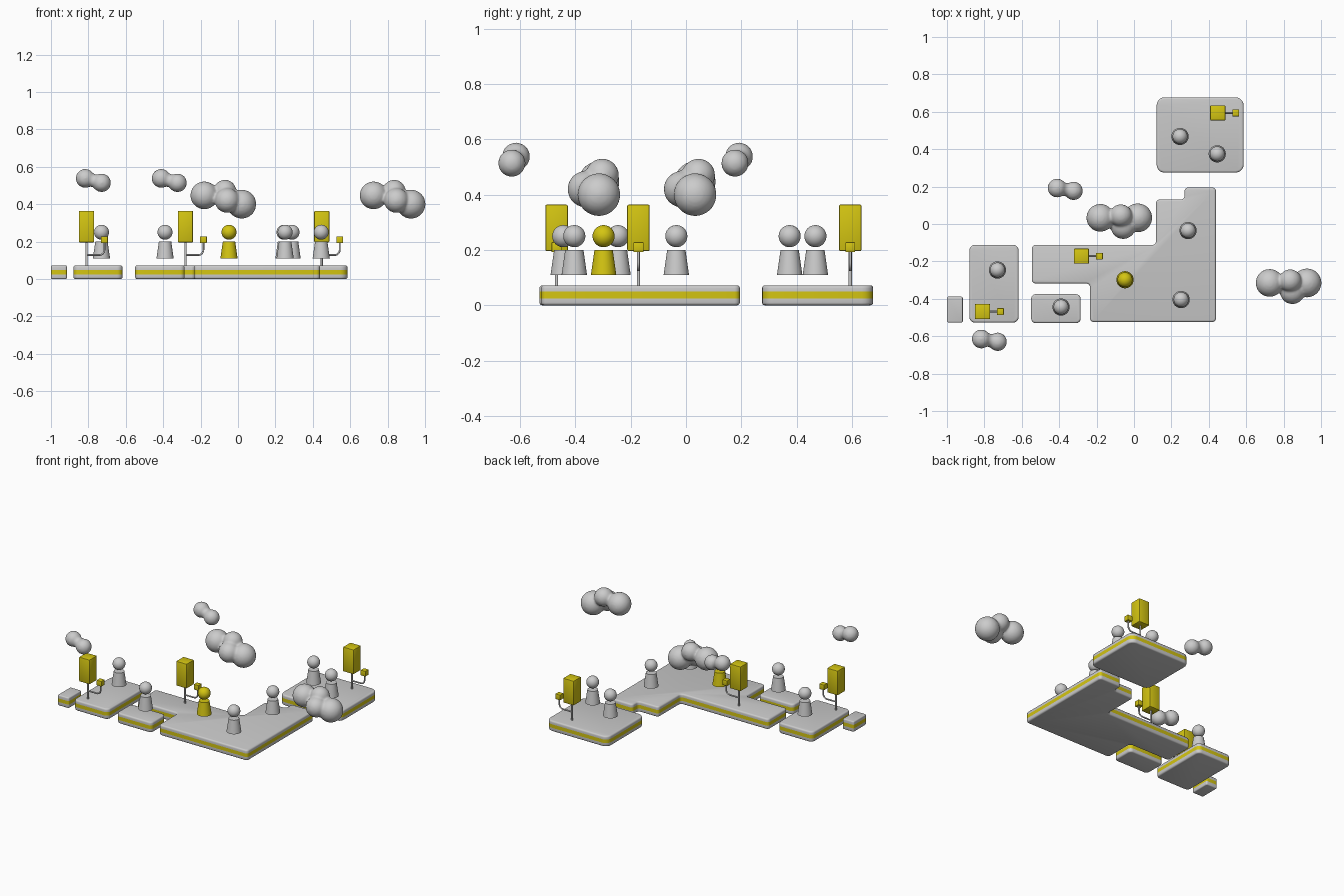
import bpy, bmesh, math
from mathutils import Matrix, Vector

if "Cube" in bpy.data.objects:
    bpy.data.objects.remove(bpy.data.objects["Cube"])


def material(name, color):
    m = bpy.data.materials.new(name)
    m.use_nodes = True
    m.diffuse_color = color
    m.node_tree.nodes["Principled BSDF"].inputs["Base Color"].default_value = color
    return m


GREY = material("light grey", (0.6, 0.6, 0.6, 1))
YELLOW = material("yellow", (0.66, 0.56, 0.006, 1))


def finish(bm, name, mats, smooth=True):
    bmesh.ops.recalc_face_normals(bm, faces=bm.faces)
    me = bpy.data.meshes.new(name)
    bm.to_mesh(me)
    bm.free()
    ob = bpy.data.objects.new(name, me)
    bpy.context.collection.objects.link(ob)
    for m in mats:
        me.materials.append(m)
    if smooth:
        bpy.ops.object.select_all(action='DESELECT')
        ob.select_set(True)
        bpy.context.view_layer.objects.active = ob
        bpy.ops.object.shade_smooth_by_angle(angle=math.radians(40))
    return ob


# Platforms: rounded outline raised in three layers, the middle one yellow
TOP, BAND_LOW, BAND_HIGH = 0.072, 0.025, 0.049


def platform(name, outline, radius):
    bm = bmesh.new()
    face = bm.faces.new([bm.verts.new((x, y, 0)) for x, y in outline])
    bmesh.ops.bevel(bm, geom=bm.verts[:], offset=radius, segments=5,
                    profile=0.5, affect='VERTICES')
    face = bm.faces[:][0]
    z = 0
    for level in (BAND_LOW, BAND_HIGH, TOP):
        ext = bmesh.ops.extrude_face_region(bm, geom=[face], use_keep_orig=(z == 0))
        new = ext["geom"]
        bmesh.ops.translate(bm, verts=[v for v in new if isinstance(v, bmesh.types.BMVert)],
                            vec=(0, 0, level - z))
        if z > 0:
            bmesh.ops.delete(bm, geom=[f for f in [face] if f.is_valid], context='FACES_ONLY')
        face = [f for f in new if isinstance(f, bmesh.types.BMFace)][0]
        z = level
    bmesh.ops.recalc_face_normals(bm, faces=bm.faces)
    rims = [e for e in bm.edges
            if all(v.co.z < 1e-5 for v in e.verts) or all(v.co.z > TOP - 1e-5 for v in e.verts)]
    bmesh.ops.bevel(bm, geom=rims, offset=min(0.01, radius * 0.7), segments=3,
                    profile=0.5, affect='EDGES')
    for f in bm.faces:
        f.material_index = int(BAND_LOW < f.calc_center_median().z < BAND_HIGH)
    return finish(bm, name, [GREY, YELLOW])


def box_outline(x0, x1, y0, y1):
    return [(x0, y0), (x1, y0), (x1, y1), (x0, y1)]


platform("tiny_platform", box_outline(-1.0, -0.915, -0.527, -0.388), 0.01)
platform("left_platform", box_outline(-0.88, -0.617, -0.527, -0.112), 0.03)
platform("small_platform", box_outline(-0.55, -0.285, -0.53, -0.375), 0.025)
platform("back_platform", box_outline(0.121, 0.586, 0.275, 0.677), 0.042)
platform("main_platform", [(-0.235, -0.524), (0.438, -0.524), (0.438, 0.195), (0.27, 0.195),
                           (0.27, 0.131), (0.118, 0.131), (0.118, -0.112), (-0.546, -0.112),
                           (-0.546, -0.318), (-0.235, -0.318)], 0.02)


# Pawns: tapered body under a ball head
def pawn(name, x, y, mat):
    bm = bmesh.new()
    bmesh.ops.create_cone(bm, cap_ends=True, segments=32, radius1=0.046, radius2=0.033,
                          depth=0.09, matrix=Matrix.Translation((x, y, 0.155)))
    bmesh.ops.create_uvsphere(bm, u_segments=32, v_segments=16, radius=0.04,
                              matrix=Matrix.Translation((x, y, 0.25)))
    return finish(bm, name, [mat])


pawn("yellow_pawn", -0.048, -0.298, YELLOW)
for i, (x, y) in enumerate([(-0.39, -0.444), (0.252, -0.404), (0.289, -0.035),
                            (0.246, 0.468), (0.445, 0.375), (-0.73, -0.246)]):
    pawn(f"grey_pawn_{i + 1}", x, y, GREY)


# Signs: tall box on a pole, with a small cube on a bent arm
def block(name, center, size, bevel):
    bm = bmesh.new()
    bmesh.ops.create_cube(bm, size=1, matrix=Matrix.Translation(center) @ Matrix.Diagonal((*size, 1)))
    bmesh.ops.bevel(bm, geom=bm.edges[:], offset=bevel, segments=2, profile=0.5, affect='EDGES')
    return finish(bm, name, [YELLOW])


def tube(name, points, radius):
    cu = bpy.data.curves.new(name, 'CURVE')
    cu.dimensions = '3D'
    cu.bevel_depth = radius
    cu.bevel_resolution = 3
    cu.use_fill_caps = True
    sp = cu.splines.new('POLY')
    sp.points.add(len(points) - 1)
    for p, co in zip(sp.points, points):
        p.co = (*co, 1)
    cu.materials.append(GREY)
    ob = bpy.data.objects.new(name, cu)
    bpy.context.collection.objects.link(ob)


def sign(name, x, y):
    block(name + "_box", (x, y, 0.28), (0.081, 0.081, 0.168), 0.005)
    block(name + "_cube", (x + 0.096, y, 0.21), (0.036, 0.036, 0.036), 0.002)
    tube(name + "_pole", [(x, y, 0.06), (x, y, 0.2)], 0.006)
    bend, end, low = 0.028, x + 0.096, 0.128
    arc = [(end - bend + bend * math.sin(a), y, low + bend - bend * math.cos(a))
           for a in (math.pi / 2 * i / 6 for i in range(7))]
    tube(name + "_arm", [(x, y, low)] + arc + [(end, y, 0.2)], 0.005)


sign("middle_sign", -0.281, -0.172)
sign("left_sign", -0.81, -0.468)
sign("back_sign", 0.448, 0.594)


# Clouds: overlapping balls fused into one soft skin
def cloud(name, balls, offset):
    bm = bmesh.new()
    for x, y, z, r in balls:
        bmesh.ops.create_icosphere(bm, subdivisions=3, radius=r,
                                   matrix=Matrix.Translation(Vector((x, y, z)) + Vector(offset)))
    ob = finish(bm, name, [GREY], smooth=False)
    fuse = ob.modifiers.new("fuse", 'REMESH')
    fuse.mode = 'VOXEL'
    fuse.voxel_size = 0.007
    fuse.use_smooth_shade = True
    soft = ob.modifiers.new("soften", 'SMOOTH')
    soft.factor = 0.5
    soft.iterations = 8


BIG = [(-0.18, 0.033, 0.447, 0.075), (0.02, 0.033, 0.4, 0.078),
       (-0.058, -0.014, 0.42, 0.067), (-0.07, 0.045, 0.47, 0.061)]
SMALL = [(-0.411, 0.192, 0.538, 0.051), (-0.323, 0.177, 0.514, 0.05),
         (-0.367, 0.185, 0.526, 0.036)]
cloud("big_cloud_middle", BIG, (0, 0, 0))
cloud("big_cloud_right", BIG, (0.905, -0.348, 0))
cloud("small_cloud_back", SMALL, (0, 0, 0))
cloud("small_cloud_front", SMALL, (-0.406, -0.807, 0))
